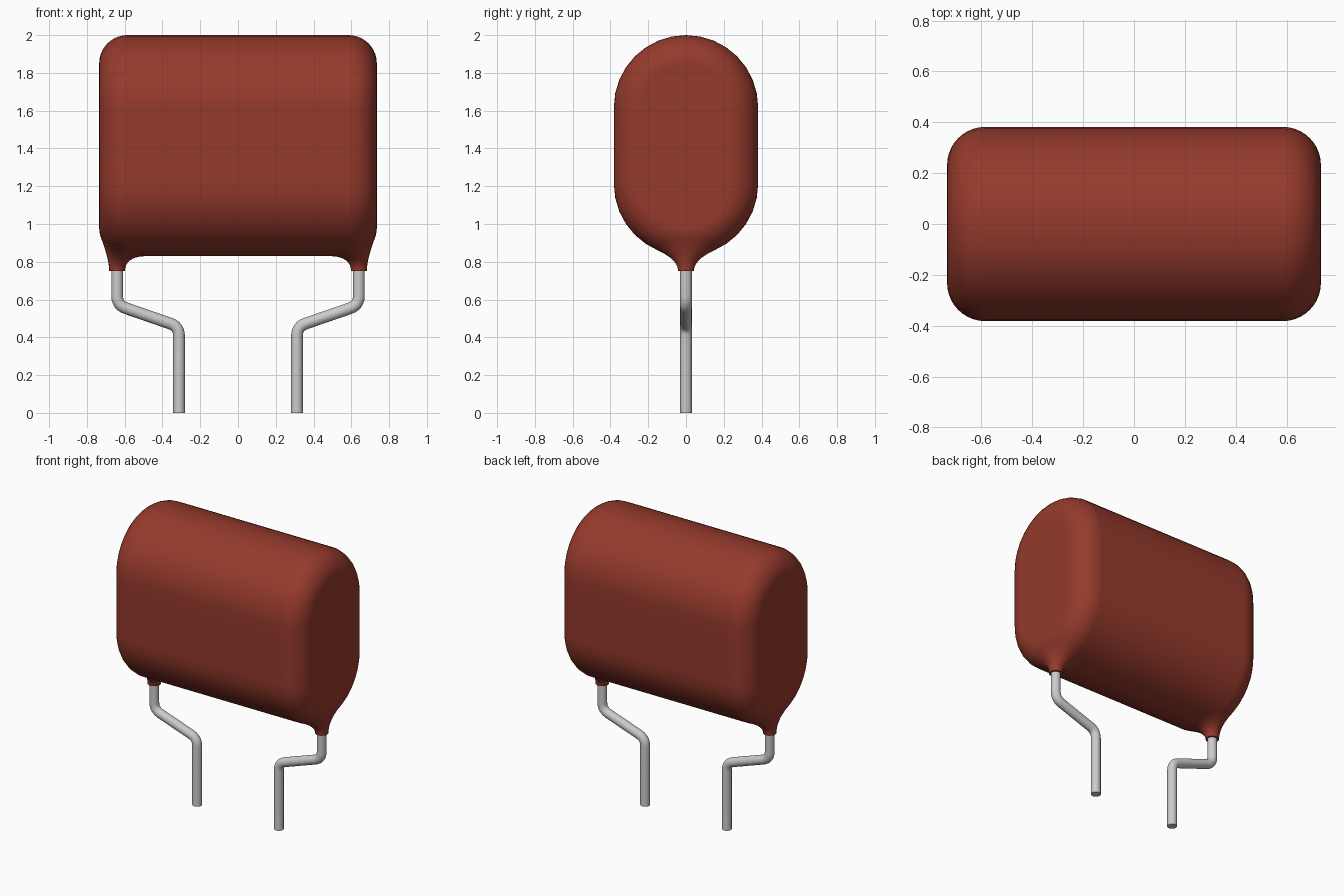
import bpy, bmesh
from math import sin, cos, pi, sqrt
from mathutils import Vector

cube = bpy.data.objects.get("Cube")
if cube:
    bpy.data.objects.remove(cube, do_unlink=True)

HALF_X, RADIUS, ROUND = 0.735, 0.382, 0.15   # body half length, end radius, edge rounding
Z_LOW, Z_HIGH = 1.212, 1.618                 # centres of the lower and upper arcs
LEAD_X, LEAD_R, COLLAR_R = 0.64, 0.031, 0.042


def material(name, colour, roughness, metallic=0.0):
    mat = bpy.data.materials.new(name)
    mat.use_nodes = True
    mat.diffuse_color = colour
    shader = mat.node_tree.nodes["Principled BSDF"]
    shader.inputs["Base Color"].default_value = colour
    shader.inputs["Roughness"].default_value = roughness
    shader.inputs["Metallic"].default_value = metallic
    return mat


def finish(obj, mat):
    obj.data.materials.append(mat)
    bpy.ops.object.select_all(action='DESELECT')
    obj.select_set(True)
    bpy.context.view_layer.objects.active = obj
    bpy.ops.object.shade_smooth_by_angle(angle=pi / 4)


def loft(name, rings, mat, cap_start=True, cap_end=True):
    """Skin a list of closed rings that share one point count."""
    bm = bmesh.new()
    loops = [[bm.verts.new(p) for p in ring] for ring in rings]
    for a, b in zip(loops, loops[1:]):
        for i in range(len(a)):
            j = (i + 1) % len(a)
            bm.faces.new((a[i], a[j], b[j], b[i]))
    if cap_start:
        bm.faces.new(loops[0][::-1])
    if cap_end:
        bm.faces.new(loops[-1])
    bmesh.ops.recalc_face_normals(bm, faces=bm.faces)
    mesh = bpy.data.meshes.new(name)
    bm.to_mesh(mesh)
    bm.free()
    obj = bpy.data.objects.new(name, mesh)
    bpy.context.collection.objects.link(obj)
    finish(obj, mat)
    return obj


def stadium(x, r, steps=16):
    """Upright rounded slot in the YZ plane."""
    ring = []
    for start, zc in ((0, Z_HIGH), (pi, Z_LOW)):
        for i in range(steps + 1):
            a = start + pi * i / steps
            ring.append((x, r * cos(a), zc + r * sin(a)))
    return ring


def underside(x, y):
    """Height of the lower body surface."""
    over = max(0.0, abs(x) - (HALF_X - ROUND))
    inset = ROUND - sqrt(ROUND ** 2 - over ** 2)
    return Z_LOW - sqrt((RADIUS - inset) ** 2 - y ** 2)


def collar_rings(side, sides=32, steps=10):
    """Coating that flares from the lead tangentially into the body."""
    rings = [[] for _ in range(steps + 1)]
    for i in range(sides):
        a = 2 * pi * i / sides
        reach = Vector((cos(a) * (0.086 if cos(a) > 0 else 0.16), sin(a) * 0.17))
        span, way = reach.length, reach.normalized()

        def height(r):
            return underside(LEAD_X + way.x * r, way.y * r)

        slope = (height(span) - height(span - 0.002)) / 0.002
        bend_z = max(0.765, height(span) - slope * (span - COLLAR_R))
        points = ((COLLAR_R, 0.75), (COLLAR_R, bend_z), (span, height(span)))
        for k, ring in enumerate(rings):
            t = k / steps
            weights = ((1 - t) ** 2, 2 * t * (1 - t), t * t)
            r = sum(w * p[0] for w, p in zip(weights, points))
            z = sum(w * p[1] for w, p in zip(weights, points))
            ring.append((side * (LEAD_X + way.x * r), way.y * r, z))
    return rings


def rounded_path(corners, trim, steps=6):
    """Polyline with its inner corners filleted."""
    path = [corners[0]]
    for before, corner, after in zip(corners, corners[1:], corners[2:]):
        a = corner + (before - corner).normalized() * trim
        b = corner + (after - corner).normalized() * trim
        for i in range(steps + 1):
            t = i / steps
            path.append(a * (1 - t) ** 2 + corner * 2 * t * (1 - t) + b * t * t)
    return path + [corners[-1]]


def lead_rings(side, sides=20):
    corners = [Vector(p) for p in ((side * LEAD_X, 0, 0.9), (side * LEAD_X, 0, 0.57),
                                   (side * 0.312, 0, 0.457), (side * 0.312, 0, 0))]
    path = rounded_path(corners, 0.05)
    across = Vector((0, 1, 0))
    rings = []
    for i, p in enumerate(path):
        along = (path[min(i + 1, len(path) - 1)] - path[max(i - 1, 0)]).normalized()
        if i in (0, len(path) - 1):
            along = Vector((0, 0, -1))
        normal = along.cross(across)
        rings.append([p + LEAD_R * (across * cos(2 * pi * k / sides) + normal * sin(2 * pi * k / sides))
                      for k in range(sides)])
    return rings


coating = material("red_coating", (0.30, 0.042, 0.025, 1), 0.5)
metal = material("tinned_metal", (0.55, 0.55, 0.55, 1), 0.4, 0.3)

# Body: slot section swept along x with rounded ends
arc = [pi / 2 * i / 10 for i in range(11)]
half = [(HALF_X - ROUND + ROUND * sin(a), RADIUS - ROUND + ROUND * cos(a)) for a in arc]
sections = [(-x, r) for x, r in reversed(half)] + half
body = loft("body", [stadium(x, r) for x, r in sections], coating)
body.modifiers.new("even_shading", 'WEIGHTED_NORMAL').keep_sharp = True

# Collars and bent leads on both sides
for label, side in (("left", 1), ("right", -1)):
    loft(label + "_collar", collar_rings(side), coating, cap_end=False)
    loft(label + "_lead", lead_rings(side), metal)
